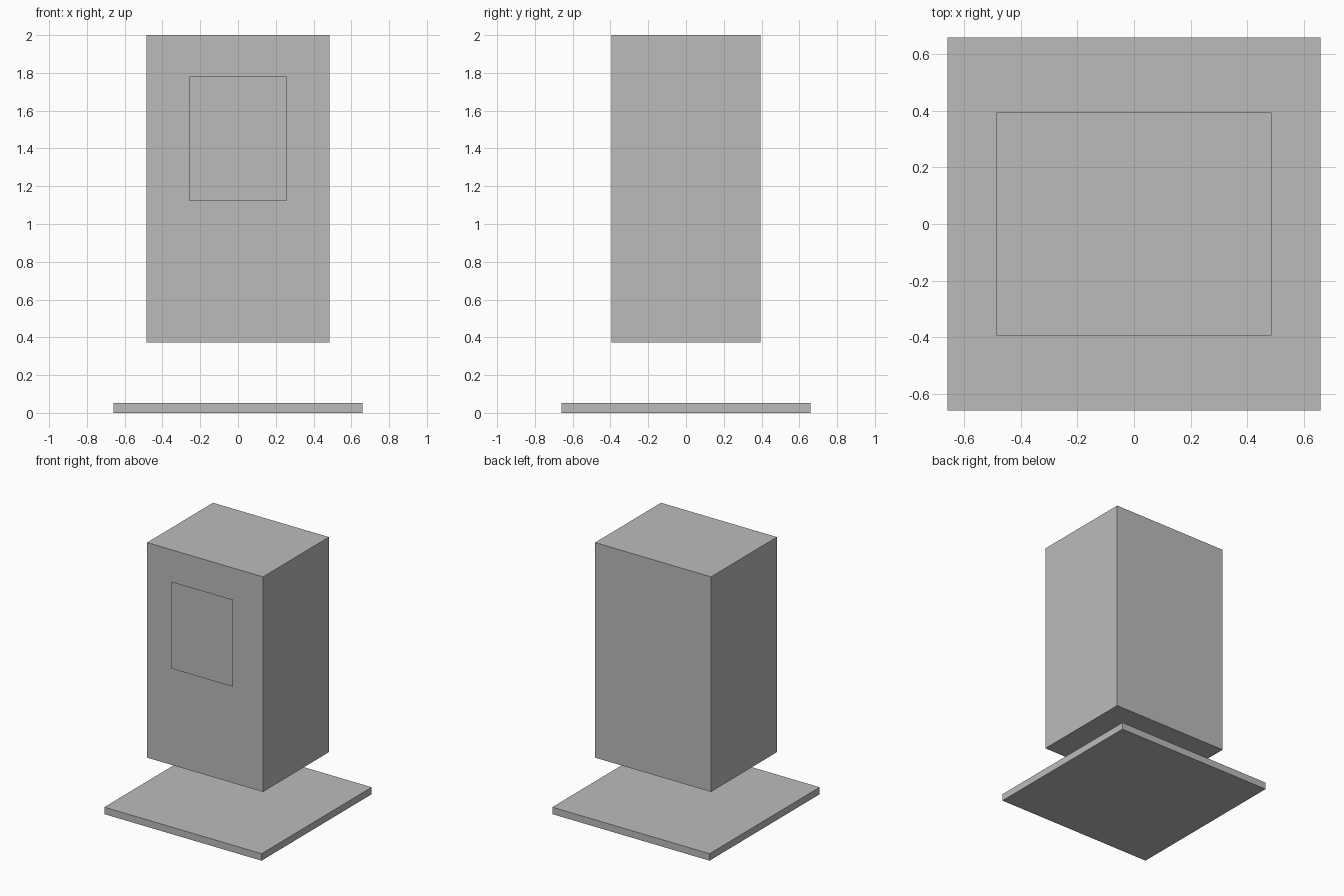
import bpy
import bmesh
from mathutils import Matrix, Vector

if "Cube" in bpy.data.objects:
    bpy.data.objects.remove(bpy.data.objects["Cube"])

grey = bpy.data.materials.new("plain grey")
grey.diffuse_color = (0.5, 0.5, 0.5, 1)
grey.use_nodes = True
grey.node_tree.nodes["Principled BSDF"].inputs["Base Color"].default_value = grey.diffuse_color


def add_object(name, bm):
    mesh = bpy.data.meshes.new(name)
    bm.to_mesh(mesh)
    bm.free()
    mesh.materials.append(grey)
    obj = bpy.data.objects.new(name, mesh)
    bpy.context.collection.objects.link(obj)
    return obj


def box(name, width, depth, bottom, top):
    """Box centred on the z axis between two heights."""
    bm = bmesh.new()
    place = Matrix.Translation((0, 0, (bottom + top) / 2))
    size = Matrix.Diagonal(Vector((width, depth, top - bottom, 1)))
    bmesh.ops.create_cube(bm, size=1, matrix=place @ size)
    return add_object(name, bm)


def front_panel(name, width, y, bottom, top):
    """Single upright face looking towards -y."""
    bm = bmesh.new()
    h = width / 2
    corners = [(-h, bottom), (h, bottom), (h, top), (-h, top)]
    bm.faces.new([bm.verts.new((x, y, z)) for x, z in corners])
    return add_object(name, bm)


# Flat square base slab
box("base_slab", 1.316, 1.316, 0.0, 0.053)

# Tall cabinet held above the base
box("cabinet", 0.97, 0.788, 0.373, 2.0)

# Thin screen in front of the cabinet
front_panel("screen", 0.515, -0.43, 1.122, 1.78)
